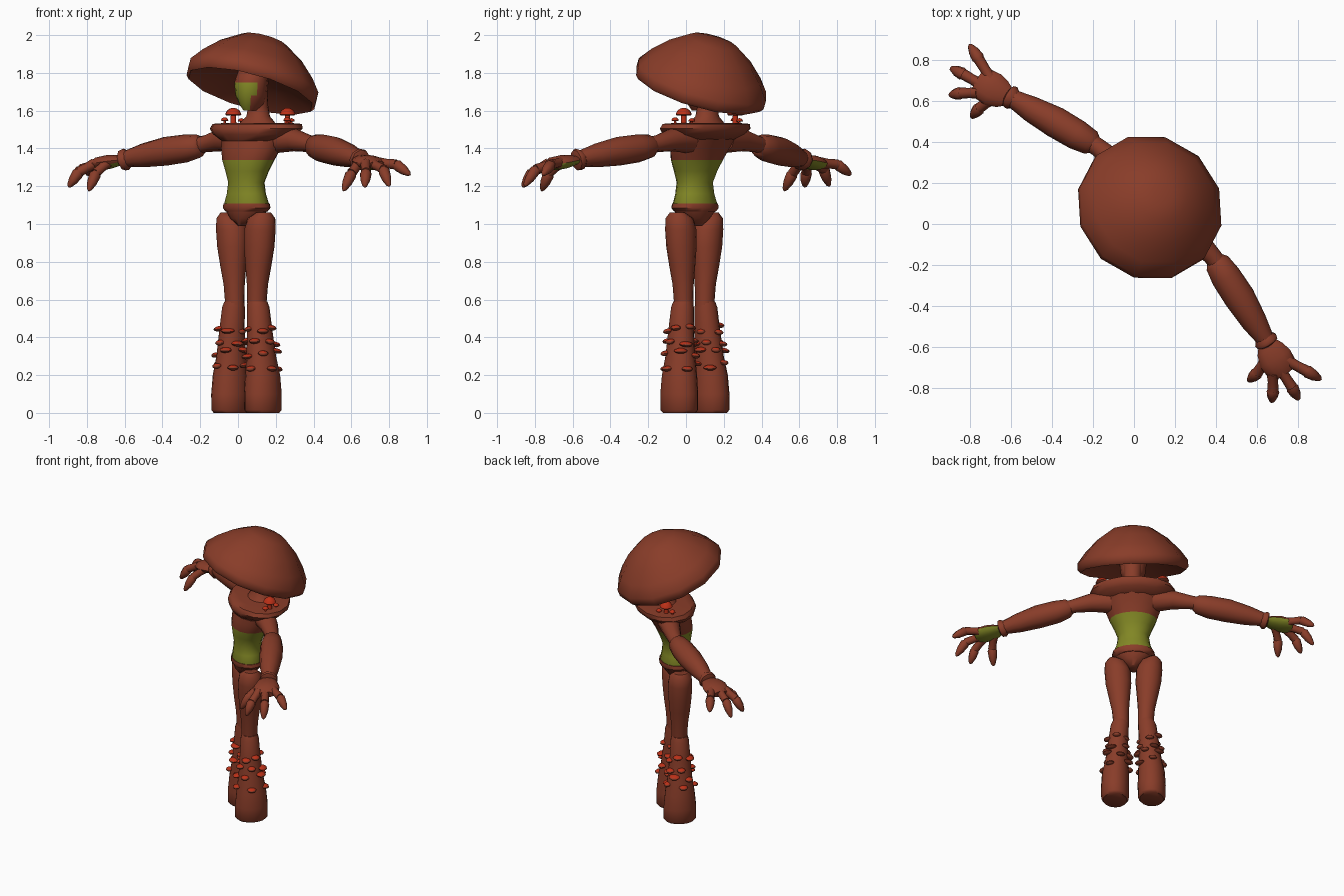
import bpy, bmesh, math, random
from mathutils import Matrix, Vector

cube = bpy.data.objects.get("Cube")
if cube:
    bpy.data.objects.remove(cube)
random.seed(4)
TURN = Matrix.Rotation(math.radians(-43.6), 4, 'Z')   # the figure stands turned on its base
PARTS = []


def material(name, rgb):
    m = bpy.data.materials.new(name)
    m.use_nodes = True
    m.diffuse_color = (*rgb, 1)
    bsdf = next(n for n in m.node_tree.nodes if n.type == 'BSDF_PRINCIPLED')
    bsdf.inputs["Base Color"].default_value = (*rgb, 1)
    bsdf.inputs["Roughness"].default_value = 0.9
    return m


BROWN = material("bark brown", (0.25, 0.046, 0.022))
GREEN = material("moss green", (0.22, 0.24, 0.018))
RED = material("cap red", (0.5, 0.03, 0.009))


def finish(name, bm, mats=(BROWN,), rule=None, angle=50):
    """Colour faces by rule, turn the part into place and make the object."""
    bmesh.ops.recalc_face_normals(bm, faces=bm.faces)
    bm.normal_update()
    for f in bm.faces:
        f.smooth = True
        if rule:
            f.material_index = int(rule(f.calc_center_median(), f.normal))
    bm.transform(TURN)
    mesh = bpy.data.meshes.new(name)
    bm.to_mesh(mesh)
    bm.free()
    for m in mats:
        mesh.materials.append(m)
    ob = bpy.data.objects.new(name, mesh)
    bpy.context.collection.objects.link(ob)
    bpy.ops.object.select_all(action='DESELECT')
    ob.select_set(True)
    bpy.context.view_layer.objects.active = ob
    bpy.ops.object.shade_smooth_by_angle(angle=math.radians(angle))
    PARTS.append(ob)


def skin(bm, rings):
    """Bridge rings of points and cap both ends."""
    loops = [[bm.verts.new(p) for p in ring] for ring in rings]
    n = len(loops[0])
    for low, high in zip(loops, loops[1:]):
        for i in range(n):
            j = (i + 1) % n
            bm.faces.new((low[i], low[j], high[j], high[i]))
    bm.faces.new(loops[0])
    bm.faces.new(loops[-1])


def stack(bm, sections, side=1, n=16):
    """Horizontal ellipses: height, x, y, half width, half depth."""
    skin(bm, [[(side * (x + a * math.cos(t)), y + b * math.sin(t), z)
               for t in (math.tau * i / n for i in range(n))]
              for z, x, y, a, b in sections])


def limb(bm, path, side=1, n=12, flat=1.0):
    """Round sections across a path of x, y, z, radius."""
    pts = [Vector((side * x, y, z)) for x, y, z, r in path]
    rings = []
    for k, p in enumerate(pts):
        d = (pts[min(k + 1, len(pts) - 1)] - pts[max(k - 1, 0)]).normalized()
        across = d.cross(Vector((0, 0, 1))).normalized()
        up = across.cross(d)
        r = path[k][3]
        rings.append([p + r * (across * math.cos(t) + flat * up * math.sin(t))
                      for t in (math.tau * i / n for i in range(n))])
    skin(bm, rings)


def blob(bm, matrix, u=10, v=6):
    bmesh.ops.create_uvsphere(bm, u_segments=u, v_segments=v, radius=1, matrix=matrix)


# Tilted mushroom hat
bm = bmesh.new()
stack(bm, [(h, 0, 0, r, r) for r, h in
           ((.06, .05), (.2, .02), (.32, -.03), (.345, -.045), (.362, -.025), (.362, .02),
            (.31, .09), (.23, .17), (.13, .238), (.05, .255))], n=12)
bm.transform(Matrix.Translation((0, .112, 1.745)) @ Matrix.Rotation(-.375, 4, 'X'))
finish("mushroom_hat", bm)

# Head with a green face mask
bm = bmesh.new()
stack(bm, [(1.6, 0, .11, .03, .06), (1.63, 0, .11, .055, .08), (1.68, 0, .1, .08, .085),
           (1.75, 0, .1, .088, .09), (1.78, 0, .11, .085, .085), (1.83, 0, .13, .08, .08)])
finish("head", bm, (BROWN, GREEN), lambda c, n: n.y < -.45 and 1.61 < c.z < 1.75)

# Neck, spreading into the collar
bm = bmesh.new()
stack(bm, [(1.5, 0, .15, .13, .1), (1.54, 0, .15, .1, .08), (1.57, 0, .155, .065, .06),
           (1.62, 0, .155, .055, .052), (1.7, 0, .14, .06, .06), (1.76, 0, .13, .075, .07)])
finish("neck", bm)

# Torso with a green midriff
bm = bmesh.new()
stack(bm, [(.99, 0, .06, .03, .05), (1.03, 0, .06, .085, .08), (1.075, 0, .066, .125, .1),
           (1.1, 0, .066, .135, .105), (1.16, 0, .064, .112, .095), (1.22, 0, .064, .102, .09),
           (1.28, 0, .07, .125, .105), (1.34, 0, .08, .155, .122), (1.4, 0, .1, .18, .135),
           (1.47, 0, .13, .2, .15)])
finish("torso", bm, (BROWN, GREEN), lambda c, n: 1.1 < c.z < 1.34)

# Waist rim of the briefs
bm = bmesh.new()
stack(bm, [(1.065, 0, .066, .12, .1), (1.085, 0, .066, .141, .111), (1.108, 0, .066, .137, .107)])
finish("waist_rim", bm)

# Broad shoulder collar
bm = bmesh.new()
stack(bm, [(1.44, 0, .11, .185, .14), (1.475, 0, .13, .255, .185), (1.505, 0, .14, .285, .2),
           (1.53, 0, .148, .275, .19), (1.535, 0, .15, .2, .14)], n=14)
finish("shoulder_collar", bm)

# Limbs, built once for each side
for side, label in ((1, "left"), (-1, "right")):
    # Arm
    bm = bmesh.new()
    limb(bm, [(.14, .145, 1.45, .075), (.27, .152, 1.445, .06), (.38, .15, 1.425, .045),
              (.44, .14, 1.415, .045)], side)
    finish(label + "_upper_arm", bm)
    bm = bmesh.new()
    limb(bm, [(.4, .146, 1.415, .042), (.425, .142, 1.412, .062), (.5, .123, 1.4, .074),
              (.62, .095, 1.385, .076), (.75, .06, 1.363, .063), (.85, .035, 1.345, .044)], side)
    finish(label + "_sleeve", bm)
    bm = bmesh.new()
    limb(bm, [(.83, .04, 1.35, .04), (.855, .033, 1.342, .06), (.872, .028, 1.338, .056),
              (.88, .026, 1.336, .035)], side, n=9)
    finish(label + "_wrist_cuff", bm)

    # Hand with a green palm
    bm = bmesh.new()
    limb(bm, [(.86, .03, 1.34, .04), (.9, .015, 1.335, .068), (.95, 0, 1.328, .084),
              (1.0, -.012, 1.32, .08), (1.035, -.02, 1.312, .05)], side, flat=.45)
    finish(label + "_palm", bm, (BROWN, GREEN),
           lambda c, n: n.dot(Vector((0, .45, -.9))) > .3)

    # Digits: root, joint and tip, with a separate claw end
    digits = {
        "thumb": ((.92, -.035, 1.325), (.935, -.11, 1.27), (.931, -.169, 1.175)),
        "index_finger": ((.99, -.06, 1.32), (1.05, -.12, 1.275), (1.083, -.164, 1.195)),
        "middle_finger": ((1.0, -.02, 1.32), (1.105, -.045, 1.29), (1.17, -.066, 1.2)),
        "outer_finger": ((.99, .03, 1.325), (1.1, .06, 1.315), (1.183, .08, 1.26)),
    }
    for digit, points in digits.items():
        root, joint, tip = map(Vector, points)
        bm = bmesh.new()
        limb(bm, [(*root, .03), (*root.lerp(joint, .5), .025), (*joint, .027)], side, n=8)
        limb(bm, [(*joint.lerp(root, .1), .02), (*joint.lerp(tip, .1), .031),
                  (*joint.lerp(tip, .55), .026), (*joint.lerp(tip, .9), .014),
                  (*tip, .004)], side, n=8)
        finish(label + "_" + digit, bm)

    # Leg
    bm = bmesh.new()
    stack(bm, [(1.06, .13, .06, .035, .045), (1.03, .115, .06, .072, .073),
               (.97, .103, .06, .086, .08), (.88, .098, .06, .084, .077),
               (.78, .092, .06, .07, .068), (.68, .085, .06, .056, .056),
               (.56, .08, .06, .05, .05)], side)
    finish(label + "_leg", bm)

    # Boot
    bm = bmesh.new()
    boot = [(0, .12, .065, .078, .095), (.015, .12, .065, .09, .108), (.1, .12, .065, .092, .108),
            (.2, .118, .065, .088, .098), (.3, .11, .063, .075, .082), (.45, .1, .06, .065, .068),
            (.56, .09, .06, .06, .06), (.59, .085, .06, .052, .052)]
    stack(bm, boot, side)
    finish(label + "_boot", bm)

    # Shelf fungi climbing round the boot
    bm = bmesh.new()
    for row in range(4):
        for k in range(5):
            a = math.tau * (k + row * .45) / 5 + random.uniform(-.2, .2)
            z = .25 + row * .065 + random.uniform(-.02, .02)
            reach = .088 - .026 * (z - .25) / .2
            size = random.uniform(.026, .038)
            blob(bm, Matrix.Translation((side * (.108 + reach * math.cos(a)),
                                         .062 + reach * 1.08 * math.sin(a), z))
                 @ Matrix.Rotation(a if side > 0 else math.pi - a, 4, 'Z')
                 @ Matrix.Rotation(.2, 4, 'Y')
                 @ Matrix.Diagonal((size * .9, size, .014, 1)), 8, 6)
    finish(label + "_shelf_fungi", bm, (BROWN, RED), lambda c, n: n.z > .4)

    # Toadstools on the shoulder
    bm = bmesh.new()
    for dx, dy, top, r in ((0, 0, 1.615, .043), (.03, -.035, 1.565, .02), (-.015, .045, 1.56, .019)):
        x, y = .198 + dx, .172 + dy
        stack(bm, [(1.51, x, y, r * .4, r * .4), (top - r * .7, x, y, r * .3, r * .3)], side, 8)
        stack(bm, [(top - r * .95, x, y, r * .85, r * .85), (top - r * .8, x, y, r, r),
                   (top - r * .35, x, y, r * .8, r * .8), (top - r * .08, x, y, r * .4, r * .4),
                   (top, x, y, r * .1, r * .1)], side, 10)
    finish(label + "_toadstools", bm, (BROWN, RED), lambda c, n: n.z > -.5)
